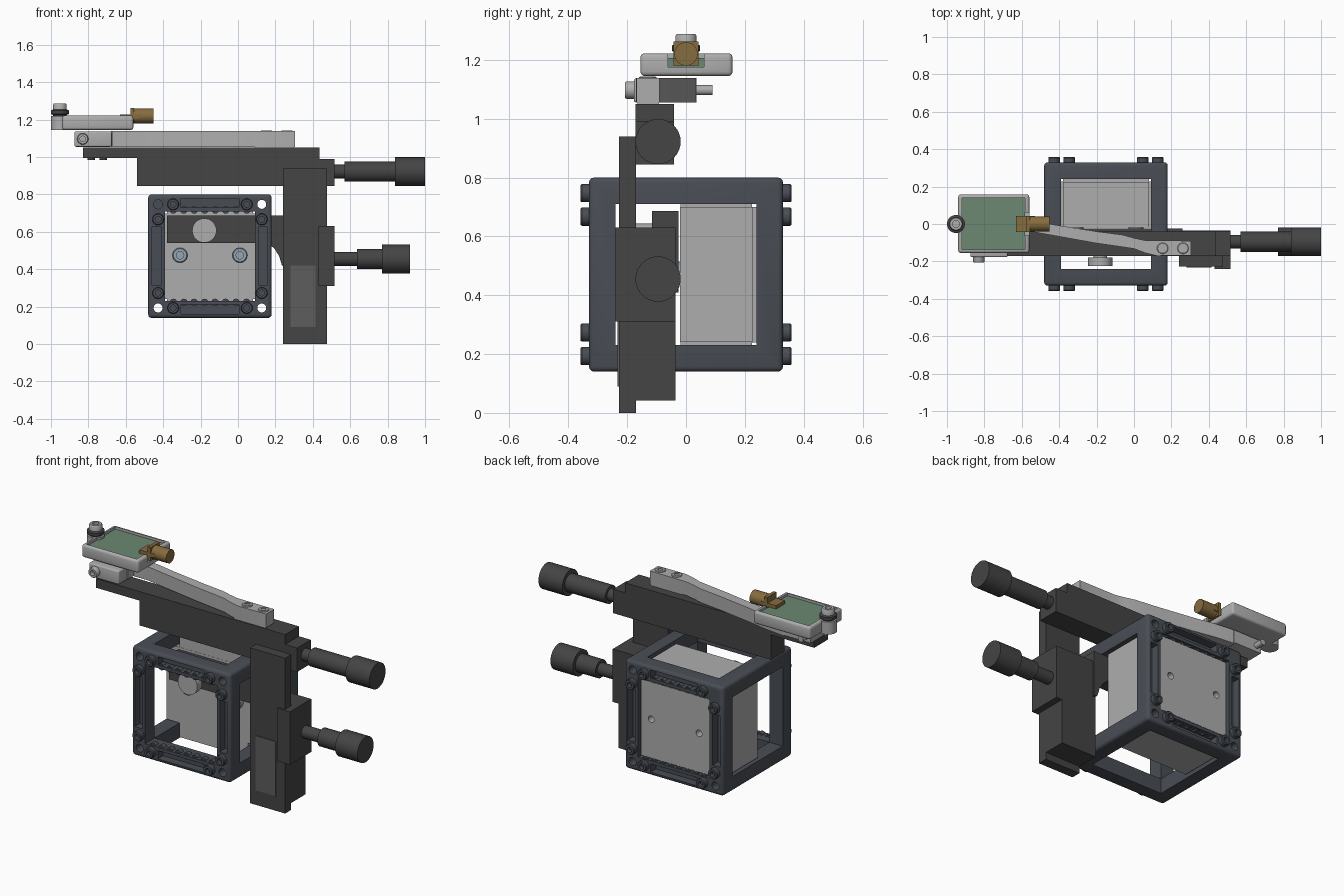
import bpy, bmesh, math
from mathutils import Vector, Matrix

if "Cube" in bpy.data.objects:
    bpy.data.objects.remove(bpy.data.objects["Cube"])


def mat(name, c):
    m = bpy.data.materials.new(name)
    m.diffuse_color = (*c, 1)
    m.use_nodes = True
    m.node_tree.nodes["Principled BSDF"].inputs["Base Color"].default_value = m.diffuse_color
    return m


DARK = mat("dark_anodised", (0.058, 0.058, 0.058))
FRAME = mat("slate_frame", (0.066, 0.075, 0.09))
LIGHT = mat("light_metal", (0.42, 0.42, 0.42))
STRIP = mat("grey_strip", (0.11, 0.11, 0.11))
GREEN = mat("board_green", (0.15, 0.25, 0.17))
BRASS = mat("brass", (0.24, 0.15, 0.05))
BLUE = mat("blue_steel", (0.3, 0.38, 0.46))


def finish(name, bm, m, bevel=0, smooth=True):
    bmesh.ops.remove_doubles(bm, verts=bm.verts, dist=1e-5)
    bmesh.ops.recalc_face_normals(bm, faces=bm.faces)
    me = bpy.data.meshes.new(name)
    bm.to_mesh(me)
    bm.free()
    ob = bpy.data.objects.new(name, me)
    bpy.context.collection.objects.link(ob)
    if m:
        me.materials.append(m)
    bpy.ops.object.select_all(action='DESELECT')
    ob.select_set(True)
    bpy.context.view_layer.objects.active = ob
    if bevel:
        b = ob.modifiers.new("bevel", 'BEVEL')
        b.width, b.segments = bevel, 3
        bpy.ops.object.modifier_apply(modifier="bevel")
    if smooth:
        bpy.ops.object.shade_smooth_by_angle(angle=math.radians(35))
    return ob


def box(name, x, y, z, m=DARK, bevel=0):
    bm = bmesh.new()
    bmesh.ops.create_cube(bm, size=1)
    for v in bm.verts:
        v.co = Vector([(a + b) / 2 + c * (b - a) for (a, b), c in zip((x, y, z), v.co)])
    return finish(name, bm, m, bevel)


def turned(name, origin, axis, profile, m=DARK, n=32):
    """Surface of revolution: profile of (distance along axis, radius)."""
    bm = bmesh.new()
    rot = Vector((0, 0, 1)).rotation_difference(Vector(axis)).to_matrix().to_4x4()
    M = Matrix.Translation(origin) @ rot
    rings = [[bm.verts.new(M @ Vector((r * math.cos(2 * math.pi * i / n),
                                       r * math.sin(2 * math.pi * i / n), d)))
              for i in range(n)] for d, r in profile]
    for a, b in zip(rings, rings[1:]):
        for i in range(n):
            j = (i + 1) % n
            bm.faces.new((a[i], a[j], b[j], b[i]))
    return finish(name, bm, m)


def rod(name, origin, axis, r, h, m=DARK, n=32):
    return turned(name, origin, axis, [(0, 0), (0, r), (h, r), (h, 0)], m, n)


def screw(name, origin, axis, r, h, m):
    k = r * 0.5
    return turned(name, origin, axis, [(0, 0), (0, r), (h * .85, r), (h, r * .88), (h, k),
                                       (h * .3, k), (h * .3, 0)], m, 24)


def prism(name, pts, to3d, depth, m):
    bm = bmesh.new()
    f = bm.faces.new([bm.verts.new(to3d(*p)) for p in pts])
    g = bmesh.ops.extrude_face_region(bm, geom=[f])
    bmesh.ops.translate(bm, vec=depth, verts=[v for v in g["geom"] if isinstance(v, bmesh.types.BMVert)])
    return finish(name, bm, m)


def cut(ob, cutters):
    for c in cutters:
        c.hide_render = True
        b = ob.modifiers.new("cut", 'BOOLEAN')
        b.operation, b.object, b.solver = 'DIFFERENCE', c, 'EXACT'
        bpy.ops.object.select_all(action='DESELECT')
        ob.select_set(True)
        bpy.context.view_layer.objects.active = ob
        bpy.ops.object.modifier_apply(modifier="cut")
        bpy.data.objects.remove(c)
    bpy.ops.object.shade_smooth_by_angle(angle=math.radians(35))


# Cage: cube frame with openings on all six sides, slots and corner holes front and back
CX, CZ, H, W = -0.15, 0.47, 0.33, 0.24


def span(c, h):
    return (c - h, c + h)


cage = box("cage_frame", span(CX, H), span(0, H), span(CZ, H), FRAME, 0.018)
cutters = []
for k in range(3):
    d = [W, W, W]
    d[k] = 0.5
    cutters.append(box("cutter", span(CX, d[0]), span(0, d[1]), span(CZ, d[2]), None))
for s in (-1, 1):
    for t in (-1, 1):
        cutters.append(rod("cutter", (CX + s * .277, -.5, CZ + t * .277), (0, 1, 0), .024, 1, None, 24))
        cutters.append(box("cutter", span(CX, .155), span(s * H, .05), span(CZ + t * .284, .025), None))
        cutters.append(box("cutter", span(CX + t * .284, .025), span(s * H, .05), span(CZ, .155), None))
cut(cage, cutters)

# Cage screws and the scalloped edges of the front and back openings
for y in (-1, 1):
    for s in (-1, 1):
        for t in (-1, 1):
            for a, b in ((.197, .277), (.277, .197)):
                screw("cage_screw", (CX + s * a, y * .325, CZ + t * b), (0, y, 0), .031, .034, FRAME)
        for i in range(8):
            rod("edge_scallop", (CX - .196 + i * .056, y * .29, CZ + s * .247), (0, y, 0), .02, .03, FRAME, 12)

# Optics block: fills the rear half and reaches into the openings
core = box("optics_block_side", span(CX, .315), (-.02, .226), span(CZ, .229), LIGHT)
back = box("optics_block_back", span(CX, .23), (.2, .318), span(CZ, .23), LIGHT)
cut(back, [rod("cutter", (x, .25, .475), (0, 1, 0), .02, .2, None, 20) for x in (-.31, .01)])
box("optics_block_upright", span(CX, .229), (-.019, .225), span(CZ, .315), LIGHT)
for x in (-.31, .01):
    screw("plate_screw", (x, -.015, .475), (0, -1, 0), .04, .035, BLUE)

# Carrier bar reaching into the cage, with curved gusset and clamp bolt
prism("carrier_bar", [(-.38, .54), (.16, .54), (.195, .51), (.22, .47), (.235, .42), (.26, .41),
                      (.26, .687), (-.38, .687)],
      lambda x, z: (x, -.115, z), (0, .09, 0), DARK)
turned("clamp_bolt", (-.18, -.11, .607), (0, -1, 0),
       [(0, 0), (0, .036), (.07, .036), (.07, .065), (.115, .065), (.115, 0)], LIGHT)

# Vertical stage
box("vertical_slide", (.24, .475), (-.228, -.17), (0, .94))
box("vertical_body", (.24, .475), (-.171, -.035), (.042, .63))
box("vertical_drive_block", (.43, .515), (-.24, -.035), (.31, .63))
box("vertical_slide_strip", (.28, .415), (-.232, -.22), (.09, .42), STRIP)

# Horizontal stage
box("horizontal_body", (-.54, .435), (-.171, -.04), (.845, 1.0))
box("horizontal_slide", (-.83, .435), (-.171, -.04), (.995, 1.05))
box("horizontal_drive_block", (.43, .515), (-.171, -.04), (.845, .99))
for x in (-.785, -.72):
    rod("slide_stop", (x, -.105, .985), (0, 0, 1), .02, .02)


# Micrometer knobs
def knob(name, z, a, b, c):
    turned(name, (.5, -.095, z), (1, 0, 0),
           [(0, 0), (0, .037), (a, .037), (a, .054), (b, .054), (b, .077), (c, .077), (c, 0)])


knob("vertical_knob", .455, .135, .27, .42)
knob("horizontal_knob", .922, .07, .34, .5)

# Bent arm with two screws
prism("bent_arm", [(-.68, .035), (-.55, .02), (-.42, -.005), (-.2, -.04), (-.06, -.058), (0, -.075),
                   (.06, -.088), (.305, -.09), (.305, -.168), (.12, -.17), (.06, -.155), (0, -.132),
                   (-.08, -.12), (-.2, -.103), (-.58, -.035), (-.68, -.035)],
      lambda x, y: (x, y, 1.055), (0, 0, .083), LIGHT)
box("arm_foot", (.09, .3), (-.165, -.092), (1.045, 1.06), LIGHT)
for x in (.153, .262):
    screw("arm_screw", (x, -.13, 1.125), (0, 0, 1), .03, .018, LIGHT)

# Pivot clamp under the tray
box("pivot_clamp", (-.875, -.675), (-.177, -.09), (1.055, 1.137), LIGHT, .008)
box("pivot_clamp_tail", (-.86, -.67), (-.095, .036), (1.06, 1.137), LIGHT)
rod("pivot_pin", (-.83, -.18, 1.097), (0, 1, 0), .017, .27, LIGHT)
screw("pivot_screw", (-.83, -.172, 1.097), (0, -1, 0), .03, .035, LIGHT)

# Tray with recess, connector notch, circuit board and locking post
tray = box("board_tray", (-.94, -.56), (-.155, .158), (1.145, 1.222), LIGHT, .014)
cut(tray, [box("cutter", (-.92, -.583), (-.137, .14), (1.17, 1.3), None),
           box("cutter", (-.595, -.5), (-.062, .062), (1.176, 1.3), None)])
box("circuit_board", (-.92, -.583), (-.137, .14), (1.165, 1.207), GREEN)
rod("tray_ear", (-.952, 0, 1.145), (0, 0, 1), .048, .075, LIGHT)
turned("post_collar", (-.952, 0, 1.215), (0, 0, 1),
       [(0, 0), (0, .036), (.01, .036), (.015, .048), (.033, .048), (.038, .04), (.038, 0)])
screw("post_screw", (-.952, 0, 1.245), (0, 0, 1), .036, .042, LIGHT)

# Brass connector
box("connector_base", (-.632, -.53), (-.042, .042), (1.205, 1.228), BRASS)
box("connector_flange", (-.575, -.555), (-.043, .043), (1.18, 1.263), BRASS)
rod("connector_barrel", (-.56, 0, 1.22), (1, 0, 0), .04, .107, BRASS)
